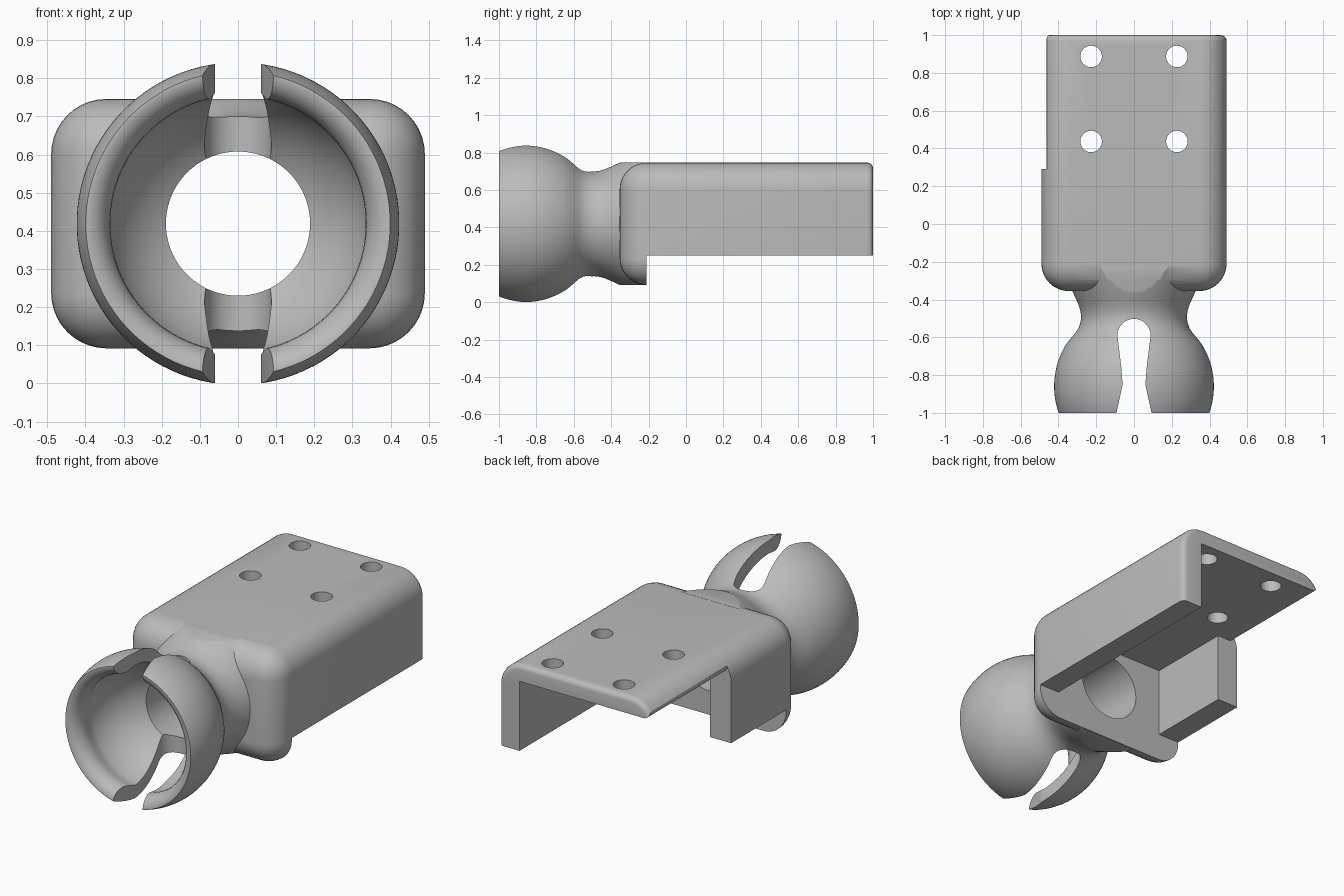
import bpy, bmesh, math
from mathutils import Matrix

cube = bpy.data.objects.get("Cube")
if cube:
    bpy.data.objects.remove(cube, do_unlink=True)

AXIS_Z = 0.419              # height of the socket axis
BALL_Y = -0.86              # centre of the socket ball
WALL_Y = -0.21              # inner face of the front wall
BOTTOM, TOP = 0.092, 0.746  # housing height range
CEILING = 0.65              # underside of the top plate

grey = bpy.data.materials.new("plain grey")
grey.diffuse_color = (0.5, 0.5, 0.5, 1)
grey.use_nodes = True
grey.node_tree.nodes["Principled BSDF"].inputs["Base Color"].default_value = (0.5, 0.5, 0.5, 1)


def finish(bm, name):
    bmesh.ops.recalc_face_normals(bm, faces=bm.faces)
    mesh = bpy.data.meshes.new(name)
    bm.to_mesh(mesh)
    bm.free()
    mesh.materials.append(grey)
    obj = bpy.data.objects.new(name, mesh)
    bpy.context.collection.objects.link(obj)
    return obj


def make_box(bm, lo, hi):
    bmesh.ops.create_cube(bm, size=1)
    for v in bm.verts:
        for i in range(3):
            v.co[i] = hi[i] if v.co[i] > 0 else lo[i]


def box(name, lo, hi):
    bm = bmesh.new()
    make_box(bm, lo, hi)
    return finish(bm, name)


def prism(name, points, sweep):
    """Flat outline swept along a vector."""
    bm = bmesh.new()
    face = bm.faces.new([bm.verts.new(p) for p in points])
    new = bmesh.ops.extrude_face_region(bm, geom=[face])["geom"]
    bmesh.ops.translate(bm, vec=sweep, verts=[g for g in new if isinstance(g, bmesh.types.BMVert)])
    return finish(bm, name)


def revolve(name, profile, steps=96):
    """Solid of revolution about the socket axis from (y, radius) points."""
    bm = bmesh.new()
    rings = []
    for y, r in profile:
        rings.append([bm.verts.new((r * math.cos(a), y, AXIS_Z + r * math.sin(a)))
                      for a in (math.tau * (k + 0.5) / steps for k in range(steps))])
    for a, b in zip(rings, rings[1:]):
        for k in range(steps):
            n = (k + 1) % steps
            bm.faces.new((a[k], a[n], b[n], b[k]))
    bm.faces.new(rings[0])
    bm.faces.new(rings[-1])
    return finish(bm, name)


def arc(radius, start_y, end_y, n):
    """Points of a ball outline between two y positions."""
    a0 = math.acos((start_y - BALL_Y) / radius)
    a1 = math.acos((end_y - BALL_Y) / radius)
    angles = [a0 + (a1 - a0) * i / n for i in range(n + 1)]
    return [(BALL_Y + radius * math.cos(a), radius * math.sin(a)) for a in angles]


def combine(target, other, operation):
    mod = target.modifiers.new(operation.lower(), 'BOOLEAN')
    mod.operation = operation
    mod.solver = 'EXACT'
    mod.object = other
    bpy.context.view_layer.objects.active = target
    bpy.ops.object.modifier_apply(modifier=mod.name)
    bpy.data.objects.remove(other, do_unlink=True)


# Rounded housing: large radius along the sides and front, small at the back
bm = bmesh.new()
make_box(bm, (-0.49, -0.355, BOTTOM), (0.49, 1, TOP))
edges = [e for e in bm.edges if any(v.co.y < 0 for v in e.verts)]
bmesh.ops.bevel(bm, geom=edges, offset=0.145, segments=10, profile=0.5, affect='EDGES')
edges = [e for e in bm.edges if all(v.co.y > 0.99 for v in e.verts)]
bmesh.ops.bevel(bm, geom=edges, offset=0.03, segments=4, profile=0.5, affect='EDGES')
housing = finish(bm, "bracket_with_socket")

# Hollow underside and shortened skirt
combine(housing, box("cavity", (-0.355, WALL_Y, -1), (0.36, 2, CEILING)), 'DIFFERENCE')
combine(housing, box("skirt_cut", (-1, WALL_Y, -1), (1, 2, 0.25)), 'DIFFERENCE')

# Open part of one side wall, leaving the plate with a rounded edge
edge_r = 0.03
rounding = [(-0.432 - edge_r * math.sin(a), 0.29, CEILING + edge_r - edge_r * math.cos(a))
            for a in (math.radians(15 * i) for i in range(8))]
outline = [(-0.3, 0.29, 0), (-0.3, 0.29, CEILING)] + rounding + [(-0.6, 0.29, 0.8), (-0.6, 0.29, 0)]
combine(housing, prism("side_cut", outline, (0, 2, 0)), 'DIFFERENCE')

# Socket ball with a waisted neck flaring into the housing, trimmed level with it
neck = [(-0.6, 0.331), (-0.575, 0.309), (-0.55, 0.293), (-0.52, 0.283), (-0.49, 0.28),
        (-0.46, 0.284), (-0.43, 0.293), (-0.4, 0.306), (-0.37, 0.32), (-0.34, 0.333),
        (-0.3, 0.349), (-0.26, 0.363), (-0.22, 0.376)]
socket = revolve("socket", arc(0.423, -1, -0.635, 24) + neck)
combine(socket, box("top_trim", (-1, -0.37, TOP), (1, 0, 2)), 'DIFFERENCE')
combine(socket, box("bottom_trim", (-1, -0.37, -1), (1, 0, BOTTOM)), 'DIFFERENCE')
combine(housing, socket, 'UNION')

# Round socket interior with a rolled lip, running into the throat
lip = [(-1.1, 0.392), (-1, 0.392), (-0.993, 0.373), (-0.98, 0.357), (-0.962, 0.345),
       (-0.94, 0.337), (-0.915, 0.335), (-0.885, 0.341)]
throat_y = BALL_Y + math.sqrt(0.35 ** 2 - 0.189 ** 2)
interior = lip + arc(0.35, -0.845, throat_y, 20) + [(0, 0.189)]
combine(housing, revolve("interior", interior), 'DIFFERENCE')

# Keyhole slot through the top and bottom of the socket
half = [(0.115, -1.1), (0.06, -0.85), (0.068, -0.75)]
half += [(0.088 * math.cos(a), -0.59 + 0.088 * math.sin(a))
         for a in (math.pi / 2 * i / 8 for i in range(9))]
outline = [(x, y, -1) for x, y in half] + [(-x, y, -1) for x, y in reversed(half[:-1])]
combine(housing, prism("slot", outline, (0, 0, 3)), 'DIFFERENCE')

# Four screw holes through the top plate
for x in (-0.227, 0.227):
    for y in (0.437, 0.887):
        bm = bmesh.new()
        bmesh.ops.create_cone(bm, cap_ends=True, segments=32, radius1=0.057, radius2=0.057,
                              depth=0.4, matrix=Matrix.Translation((x, y, 0.72)))
        combine(housing, finish(bm, "screw_hole"), 'DIFFERENCE')

# Smooth shading with crisp edges
bpy.ops.object.select_all(action='DESELECT')
housing.select_set(True)
bpy.context.view_layer.objects.active = housing
bpy.ops.object.shade_smooth_by_angle(angle=math.radians(30))
